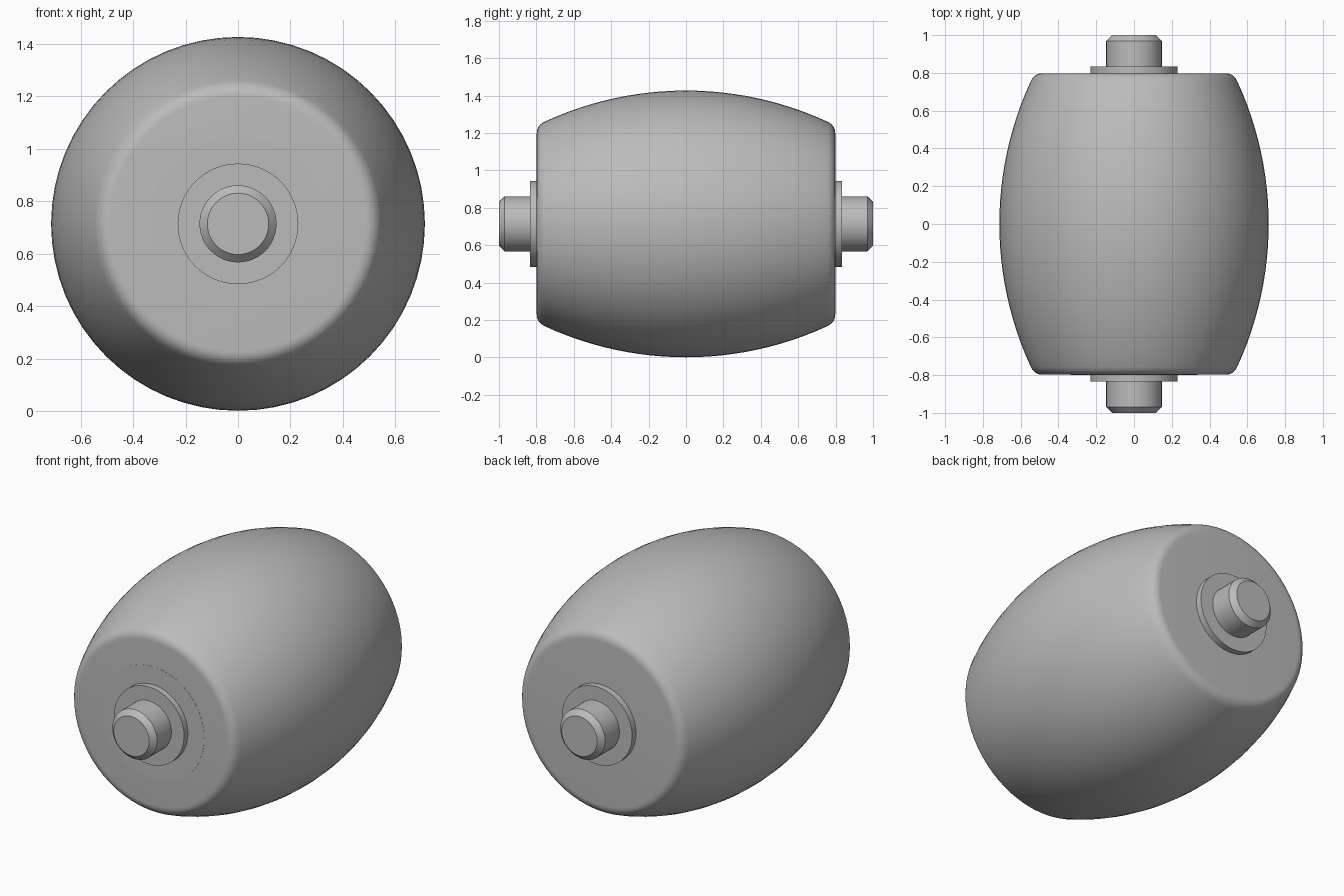
import bpy
import bmesh
import math
from mathutils import Matrix, Vector

cube = bpy.data.objects.get("Cube")
if cube:
    bpy.data.objects.remove(cube, do_unlink=True)

AXIS_Z = 0.714
SIDES = 64

grey = bpy.data.materials.new("plain grey")
grey.use_nodes = True
colour = (0.5, 0.5, 0.5, 1.0)
grey.diffuse_color = colour
grey.node_tree.nodes["Principled BSDF"].inputs["Base Color"].default_value = colour


def lathe(name, profile, sides=SIDES, angle=30):
    """Spin (radius, y) points around the roller axis and cap both ends."""
    bm = bmesh.new()
    rings = []
    for r, y in profile:
        rings.append([bm.verts.new((r * math.cos(a), y, AXIS_Z + r * math.sin(a)))
                      for a in (2 * math.pi * i / sides for i in range(sides))])
    for low, high in zip(rings, rings[1:]):
        for i in range(sides):
            j = (i + 1) % sides
            bm.faces.new((low[i], low[j], high[j], high[i]))
    bm.faces.new(rings[0])
    bm.faces.new(rings[-1])
    bmesh.ops.recalc_face_normals(bm, faces=bm.faces)
    mesh = bpy.data.meshes.new(name)
    bm.to_mesh(mesh)
    bm.free()
    mesh.materials.append(grey)
    obj = bpy.data.objects.new(name, mesh)
    bpy.context.collection.objects.link(obj)
    bpy.ops.object.select_all(action="DESELECT")
    obj.select_set(True)
    bpy.context.view_layer.objects.active = obj
    bpy.ops.object.shade_smooth_by_angle(angle=math.radians(angle))
    return obj


# Barrel body: bulging arc with rounded end rims
BELLY, BULGE, SHOULDER, END = 0.713, 1.80, 0.755, 0.798


def belly_radius(y):
    return BELLY - BULGE + math.sqrt(BULGE ** 2 - y ** 2)


half = [(belly_radius(SHOULDER * i / 12), SHOULDER * i / 12) for i in range(13)]
start = Vector(half[-1])
corner = Vector((belly_radius(END), END))
finish = Vector((0.485, END))
for i in range(1, 8):
    t = i / 7
    half.append(tuple(start * (1 - t) ** 2 + corner * 2 * t * (1 - t) + finish * t ** 2))
lathe("barrel_body", [(r, -y) for r, y in reversed(half[1:])] + half)

# Shallow disc set flush in the front face
lathe("front_disc", [(0.337, -END - 0.001), (0.337, -END + 0.01)])

# Collar and chamfered axle stub at each end
for label, s in (("front", -1), ("back", 1)):
    lathe(label + "_collar", [(0.23, s * 0.75), (0.23, s * 0.835)])
    lathe(label + "_axle", [(0.147, s * 0.75), (0.147, s * 0.97), (0.117, s)],
          sides=48)
